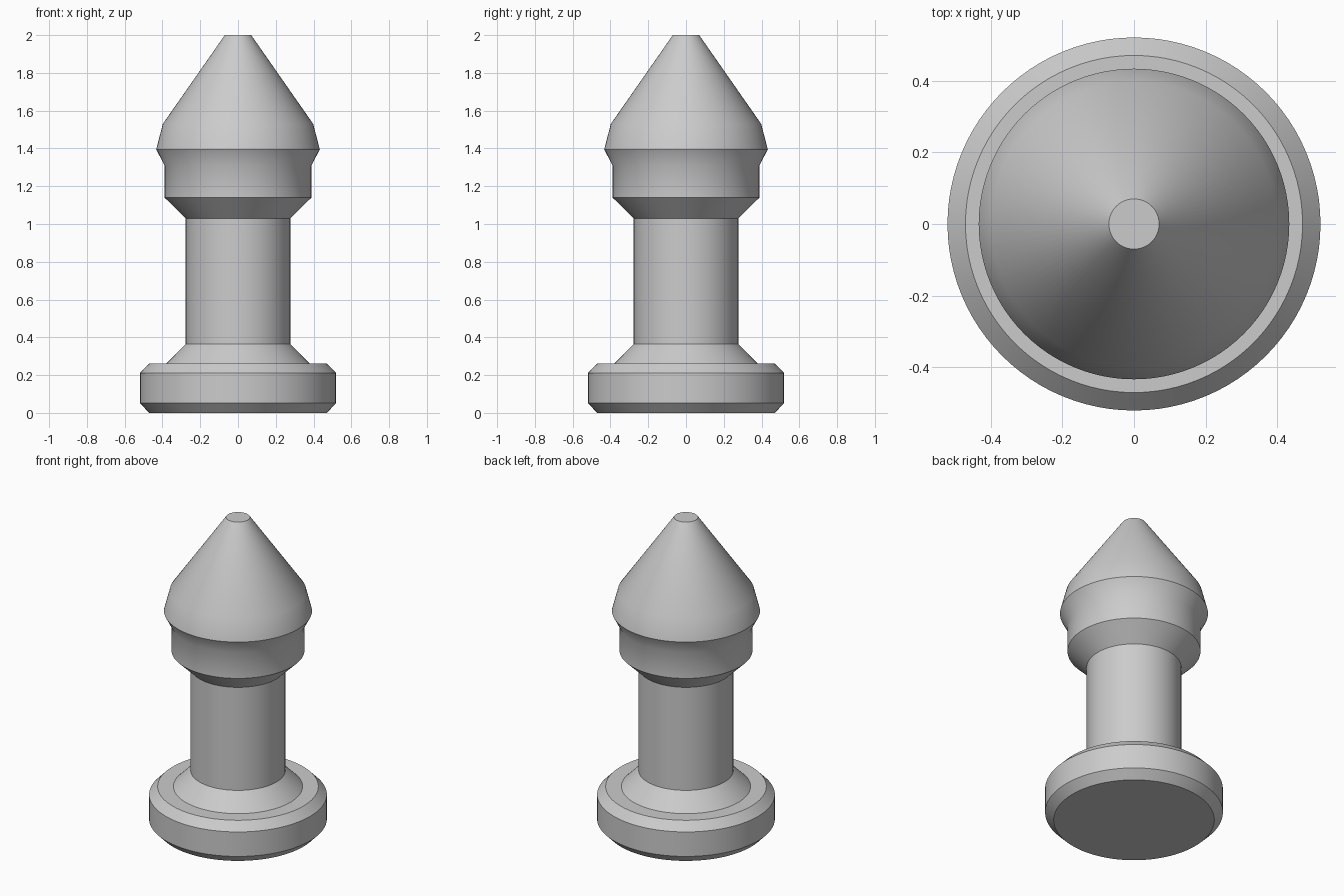
import bpy, bmesh, math

if "Cube" in bpy.data.objects:
    bpy.data.objects.remove(bpy.data.objects["Cube"])

SEGMENTS = 96

grey = bpy.data.materials.new("plain grey")
grey.diffuse_color = (0.6, 0.6, 0.6, 1)
grey.use_nodes = True
grey.node_tree.nodes["Principled BSDF"].inputs["Base Color"].default_value = grey.diffuse_color


def lathe(name, profile):
    """Spin a (radius, height) profile around z; radius 0 closes the end."""
    bm = bmesh.new()
    verts = [bm.verts.new((r, 0, z)) for r, z in profile]
    edges = [bm.edges.new(pair) for pair in zip(verts, verts[1:])]
    bmesh.ops.spin(bm, geom=verts + edges, cent=(0, 0, 0), axis=(0, 0, 1),
                   angle=math.tau, steps=SEGMENTS, use_duplicate=False)
    bmesh.ops.remove_doubles(bm, verts=bm.verts, dist=1e-5)
    bmesh.ops.recalc_face_normals(bm, faces=bm.faces)
    # Open shells: make sure the widest wall faces outwards
    wall = max(bm.faces, key=lambda f: f.calc_center_median().xy.length)
    if wall.normal.xy.dot(wall.calc_center_median().xy) < 0:
        bmesh.ops.reverse_faces(bm, faces=bm.faces)
    mesh = bpy.data.meshes.new(name)
    bm.to_mesh(mesh)
    bm.free()
    mesh.materials.append(grey)
    obj = bpy.data.objects.new(name, mesh)
    bpy.context.collection.objects.link(obj)
    bpy.ops.object.select_all(action='DESELECT')
    obj.select_set(True)
    bpy.context.view_layer.objects.active = obj
    bpy.ops.object.shade_smooth_by_angle(angle=math.radians(30))
    return obj


# Chamfered foot disc with the flare that rises to the stem
lathe("base", [(0, 0), (0.47, 0), (0.52, 0.052), (0.52, 0.21), (0.47, 0.262),
               (0.378, 0.262), (0.277, 0.365)])

# Straight round shaft
lathe("stem", [(0.277, 0.365), (0.277, 1.03)])

# Collar, overhanging rim and blunt cone
lathe("head", [(0.277, 1.03), (0.389, 1.14), (0.389, 1.31), (0.433, 1.395),
               (0.398, 1.53), (0.07, 2.0), (0, 2.0)])
